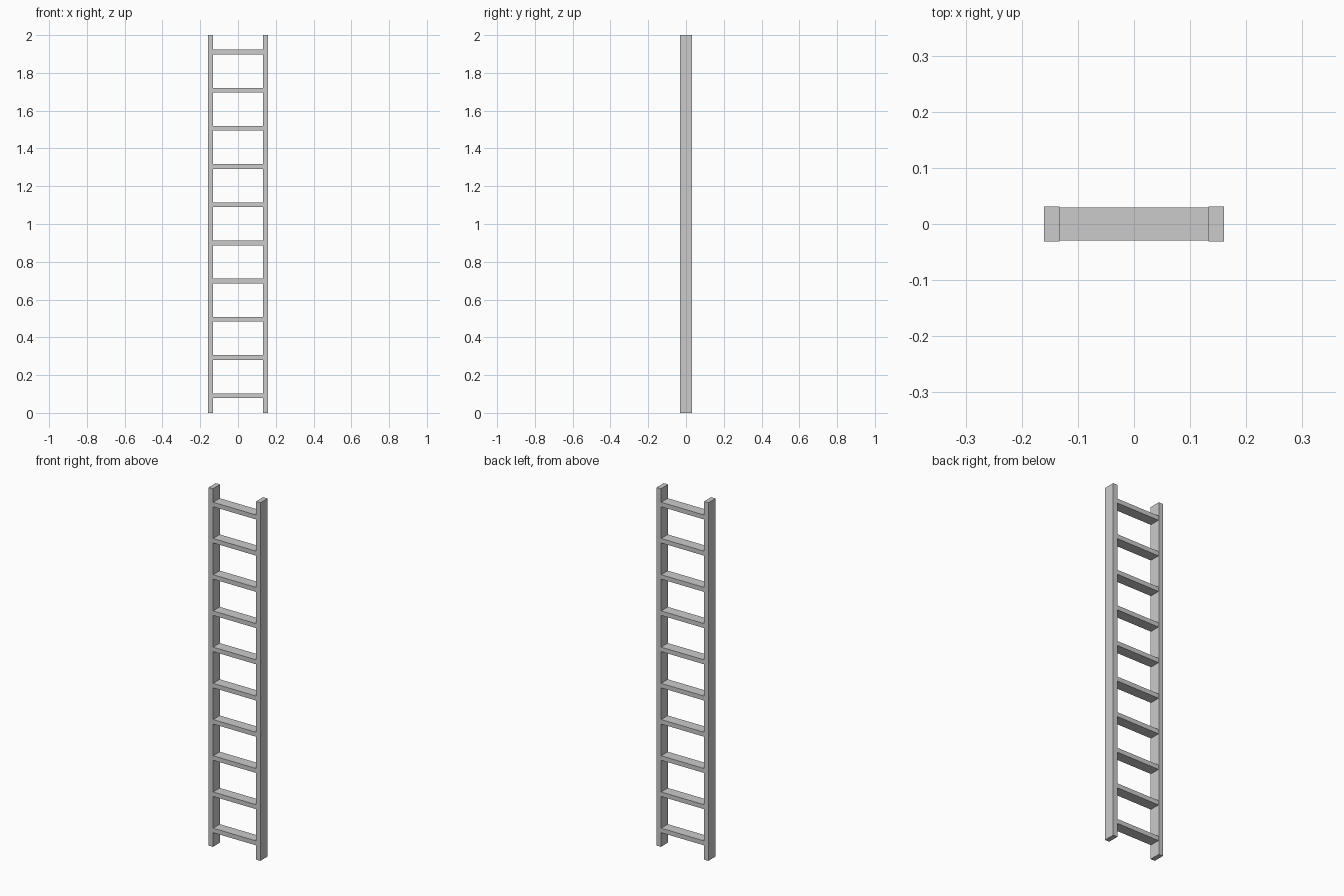
import bpy

if "Cube" in bpy.data.objects:
    bpy.data.objects.remove(bpy.data.objects["Cube"])

HEIGHT = 2.0
RAIL_W, RAIL_D = 0.027, 0.063
HALF_WIDTH = 0.16
RUNG_D, RUNG_H = 0.059, 0.025
RUNGS, FIRST_Z, LAST_Z = 10, 0.091, 1.911


def box(name, center, size):
    bpy.ops.mesh.primitive_cube_add(size=1, location=center)
    obj = bpy.context.object
    obj.name = name
    obj.scale = size
    bpy.ops.object.transform_apply(location=False, rotation=False, scale=True)
    return obj


# Side rails
for side, label in ((-1, "left"), (1, "right")):
    box(f"{label}_rail", (side * (HALF_WIDTH - RAIL_W / 2), 0, HEIGHT / 2),
        (RAIL_W, RAIL_D, HEIGHT))

# Evenly spaced flat rungs, butted between the rails
step = (LAST_Z - FIRST_Z) / (RUNGS - 1)
for i in range(RUNGS):
    box(f"rung_{i + 1}", (0, 0, FIRST_Z + i * step),
        (2 * (HALF_WIDTH - RAIL_W), RUNG_D, RUNG_H))
